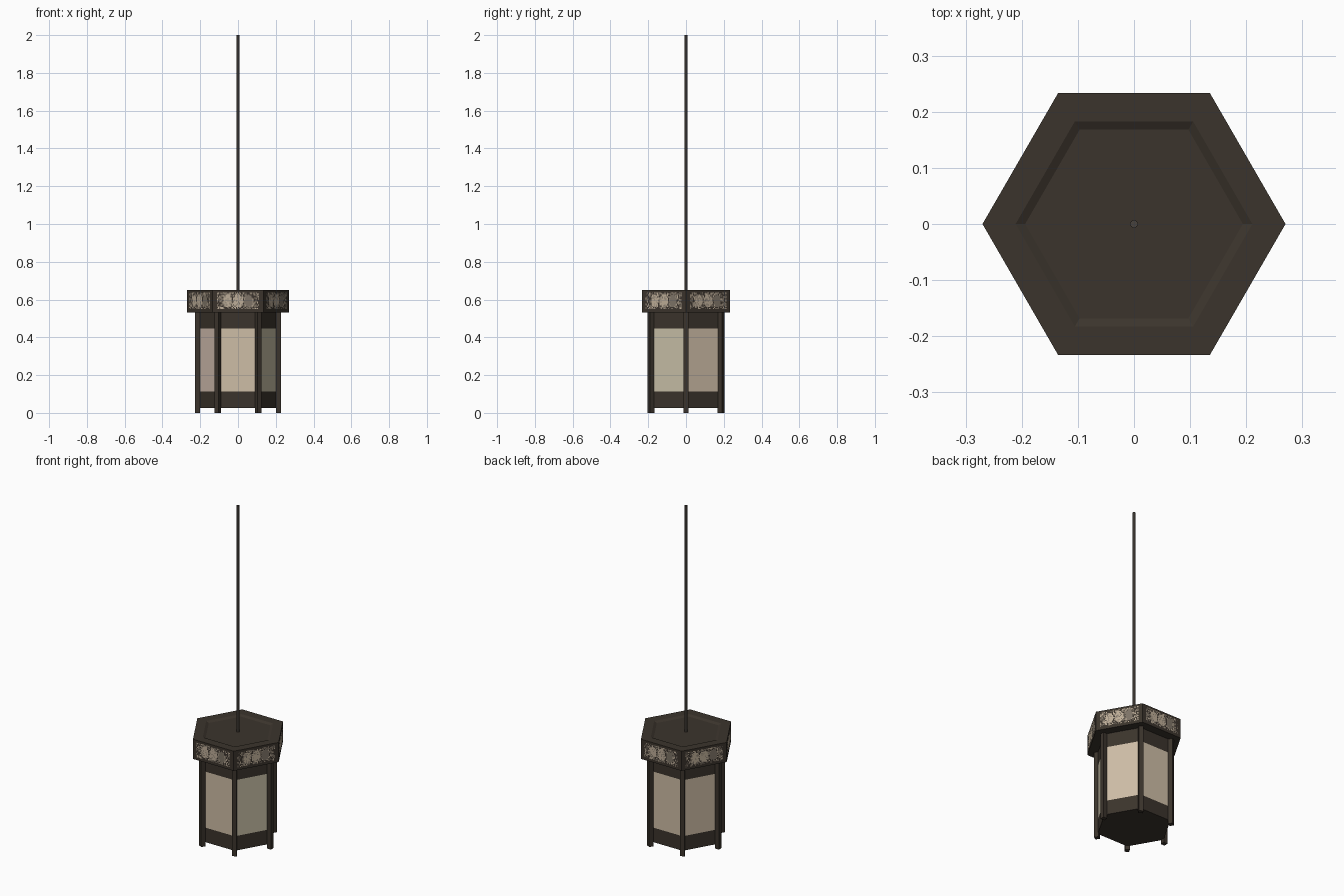
import bpy, bmesh, math, random
from mathutils import Vector

if "Cube" in bpy.data.objects:
    bpy.data.objects.remove(bpy.data.objects["Cube"])

random.seed(4)


def mat(name, r, g, b):
    m = bpy.data.materials.new(name)
    lin = lambda c: ((c / 255 + 0.055) / 1.055) ** 2.4 if c > 10 else c / 3294
    m.diffuse_color = (lin(r), lin(g), lin(b), 1)
    m.use_nodes = True
    m.node_tree.nodes["Principled BSDF"].inputs["Base Color"].default_value = m.diffuse_color
    return m


WOOD = mat("dark_wood", 59, 52, 44)
ROD = mat("rod_metal", 72, 66, 60)
PAPER = mat("paper_panel", 206, 189, 166)
PAPER_G = mat("paper_panel_greenish", 199, 190, 166)
PAPER_P = mat("paper_panel_pinkish", 206, 187, 172)
FRET_L = mat("fret_light", 190, 174, 152)
FRET_M = mat("fret_mid", 126, 116, 103)
FRET_D = mat("fret_dark", 59, 52, 45)


def finish(bm, name, mats):
    me = bpy.data.meshes.new(name)
    bm.to_mesh(me)
    bm.free()
    for m in mats:
        me.materials.append(m)
    ob = bpy.data.objects.new(name, me)
    bpy.context.collection.objects.link(ob)
    return ob


def lathe(name, profile, mats, rule=None, sides=6):
    """Stack n-sided rings (radius, z), cap both ends; rule gives a material by face centre."""
    bm = bmesh.new()
    rings = []
    for r, z in profile:
        rings.append([bm.verts.new((r * math.cos(2 * math.pi * i / sides),
                                    r * math.sin(2 * math.pi * i / sides), z))
                      for i in range(sides)])
    for a, b in zip(rings, rings[1:]):
        for i in range(sides):
            j = (i + 1) % sides
            f = bm.faces.new((a[i], a[j], b[j], b[i]))
            if rule:
                f.material_index = rule(f.calc_center_median())
    bm.faces.new(rings[0][::-1])
    bm.faces.new(rings[-1])
    return finish(bm, name, mats)


# Lantern body: dark bands above and below paper panels
def body_rule(c):
    if not 0.12 < c.z < 0.44:
        return 0
    if c.y < -0.01 and c.x > 0.1:
        return 2
    return 3 if c.y < -0.01 and c.x < -0.1 else 1


lathe("lantern_body", [(0.21, 0.025), (0.21, 0.112), (0.21, 0.448), (0.21, 0.54)],
      [WOOD, PAPER, PAPER_G, PAPER_P], body_rule)

# Overhanging cap with a shallow recess in the top
lathe("cap", [(0.27, 0.532), (0.27, 0.65), (0.211, 0.65), (0.194, 0.642)], [WOOD])

# Hanging rod, smooth
rod = lathe("hanging_rod", [(0.007, 0.63), (0.007, 2.0)], [ROD], sides=16)
for p in rod.data.polygons:
    p.use_smooth = len(p.vertices) == 4

# Corner posts
for k in range(6):
    a = k * math.pi / 3
    bm = bmesh.new()
    bmesh.ops.create_cube(bm, size=1)
    bmesh.ops.scale(bm, vec=(0.026, 0.026, 0.535), verts=bm.verts)
    ob = finish(bm, f"corner_post_{k + 1}", [WOOD])
    ob.location = (0.214 * math.cos(a), 0.214 * math.sin(a), 0.2675)
    ob.rotation_euler.z = a


# Fretwork panels on the cap: speckled lattice around worn light patches
def fret_cell(u, v):
    for c, w, m in ((-0.5, 0.2, 0), (0.0, 0.24, 0), (0.5, 0.2, 1)):
        if ((u - c) / w) ** 2 + (v / 0.75) ** 2 < 1:
            return m if random.random() < 0.85 else 1
    r = random.random()
    return 0 if r < 0.27 else 1 if r < 0.47 else 2


NU, NV = 44, 17
for k in range(6):
    a = math.radians(30 + 60 * k)
    n = Vector((math.cos(a), math.sin(a), 0))
    t = Vector((-n.y, n.x, 0))
    d = 0.27 * math.cos(math.pi / 6) + 0.0012
    bm = bmesh.new()
    grid = [[bm.verts.new(n * d + t * (0.112 * (2 * i / NU - 1))
                          + Vector((0, 0, 0.593 + 0.044 * (2 * j / NV - 1))))
             for j in range(NV + 1)] for i in range(NU + 1)]
    for i in range(NU):
        for j in range(NV):
            f = bm.faces.new((grid[i][j], grid[i + 1][j], grid[i + 1][j + 1], grid[i][j + 1]))
            f.material_index = fret_cell(2 * (i + 0.5) / NU - 1, 2 * (j + 0.5) / NV - 1)
    finish(bm, f"fret_panel_{k + 1}", [FRET_L, FRET_M, FRET_D])
